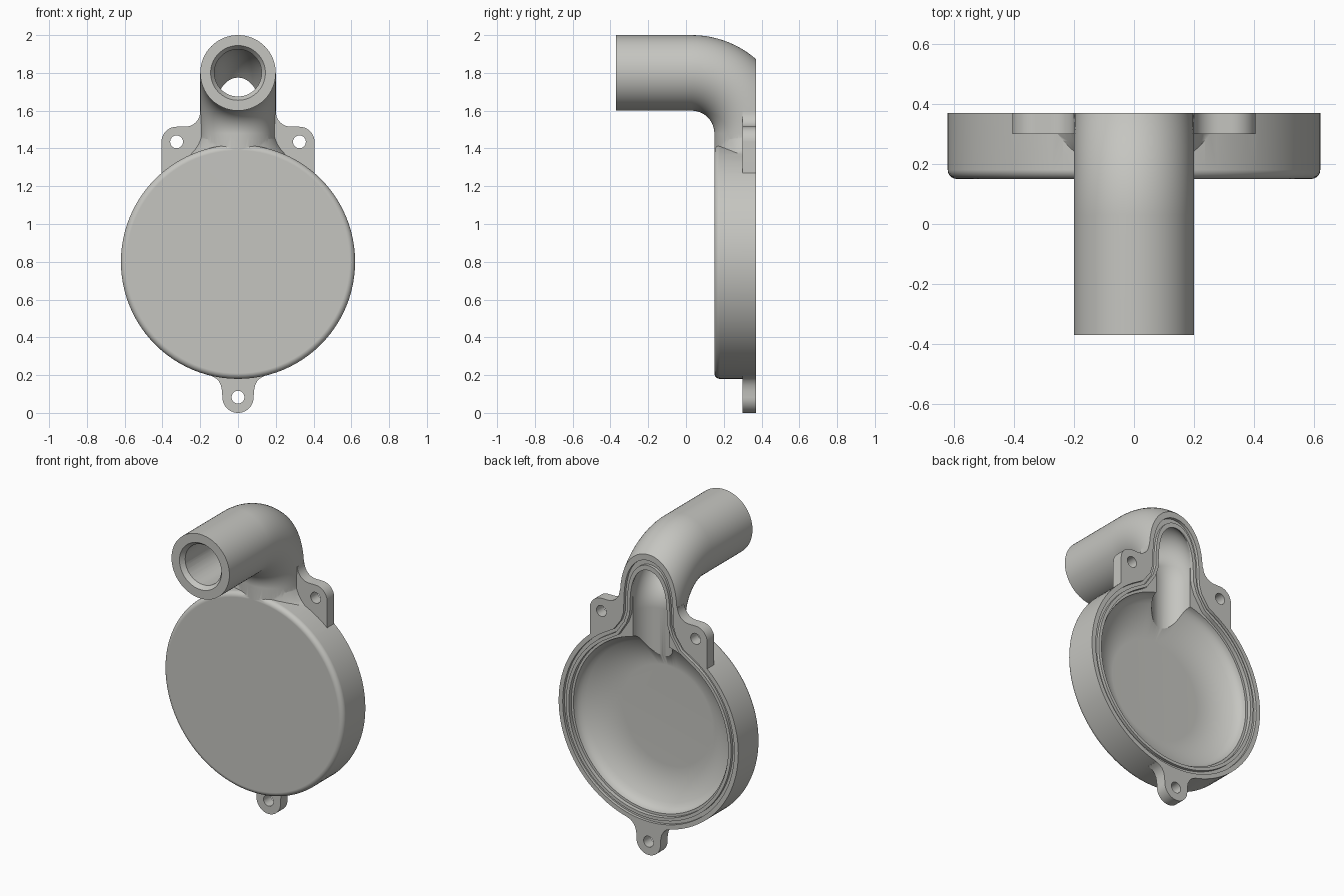
import bpy, bmesh, math
from math import sin, cos, pi, sqrt, radians

if "Cube" in bpy.data.objects:
    bpy.data.objects.remove(bpy.data.objects["Cube"])

BACK = 0.37      # rear mounting plane
CZ = 0.80        # height of the round housing's axis
OVER = 0.45      # solids run past the rear plane and are trimmed there
BEND_Y, BEND_Z, BEND_R = 0.03, 1.48, 0.32

metal = bpy.data.materials.new("light_grey")
metal.diffuse_color = (0.56, 0.56, 0.53, 1)
metal.use_nodes = True
metal.node_tree.nodes["Principled BSDF"].inputs["Base Color"].default_value = metal.diffuse_color


def loft(name, loops, ring=False):
    """Skin a list of equal-length closed loops; cap the ends or join them."""
    bm = bmesh.new()
    rows = [[bm.verts.new(p) for p in loop] for loop in loops]
    n = len(rows[0])
    pairs = list(zip(rows, rows[1:])) + ([(rows[-1], rows[0])] if ring else [])
    for a, b in pairs:
        for i in range(n):
            j = (i + 1) % n
            bm.faces.new((a[i], a[j], b[j], b[i]))
    if not ring:
        bm.faces.new(rows[0])
        bm.faces.new(rows[-1])
    bmesh.ops.recalc_face_normals(bm, faces=bm.faces)
    me = bpy.data.meshes.new(name)
    bm.to_mesh(me)
    bm.free()
    me.materials.append(metal)
    ob = bpy.data.objects.new(name, me)
    bpy.context.collection.objects.link(ob)
    return ob


def prism(name, pts, y0, y1):
    return loft(name, [[(x, y, z) for x, z in pts] for y in (y0, y1)])


def lathe(name, profile, cx=0.0, cz=CZ, n=96):
    """Turn (radius, y) points about an axis along y."""
    return loft(name, [[(cx + r * cos(2 * pi * i / n), y, cz + r * sin(2 * pi * i / n))
                        for i in range(n)] for r, y in profile])


def elbow(name, r, y_start, z_end, n=64):
    """Pipe running back, then bending downwards."""
    path = [(y_start, BEND_Z + BEND_R, 90)]
    for k in range(25):
        a = 90 - 90 * k / 24
        path.append((BEND_Y + BEND_R * cos(radians(a)), BEND_Z + BEND_R * sin(radians(a)), a))
    path.append((BEND_Y + BEND_R, z_end, 0))
    return loft(name, [[(r * cos(2 * pi * i / n),
                         y + r * sin(2 * pi * i / n) * cos(radians(a)),
                         z + r * sin(2 * pi * i / n) * sin(radians(a)))
                        for i in range(n)] for y, z, a in path])


def arc(cx, cz, r, a0, a1, n=10):
    return [(cx + r * cos(radians(a0 + (a1 - a0) * k / n)),
             cz + r * sin(radians(a0 + (a1 - a0) * k / n))) for k in range(n + 1)]


def keyhole(o):
    """Rear outline of housing and neck, moved inwards by o."""
    r, half = 0.2 - o, []
    for k in range(17):
        a = radians(90 - 80 * k / 16)
        rho = BEND_R + r * sin(a)
        half.append((r * cos(a), BEND_Z + sqrt(max(rho * rho - 0.1156, 0.0004))))
    half += [(r, 1.47), (0.215 - 0.9 * o, 1.42 - 0.2 * o), (0.26 - 0.7 * o, 1.365 - 0.7 * o)]
    half += arc(0, CZ, 0.62 - o, 60, -90, 48)
    return half + [(-x, z) for x, z in half[-2:0:-1]]


def combine(body, tool, op):
    m = body.modifiers.new("cut", 'BOOLEAN')
    m.operation, m.object, m.solver = op, tool, 'EXACT'
    bpy.context.view_layer.objects.active = body
    bpy.ops.object.modifier_apply(modifier=m.name)
    bpy.data.objects.remove(tool)


# round housing with a rounded front edge
body = lathe("pump_cover", [(0.59 + 0.03 * sin(radians(a)), 0.18 - 0.03 * cos(radians(a)))
                            for a in range(0, 91, 15)] + [(0.62, OVER)])

# inlet elbow
solids = [elbow("inlet_elbow", 0.2, -0.37, 1.1)]

# flared neck between elbow and housing
sections = [(1.49, 0.19), (1.45, 0.204), (1.42, 0.217), (1.39, 0.238),
            (1.36, 0.268), (1.33, 0.315), (1.30, 0.36), (1.2, 0.36)]
solids.append(loft("neck_flare", [
    [(w * cos(pi * i / 24), 0.35 - 0.193 * sin(pi * i / 24), z) for i in range(25)]
    + [(-w, OVER, z), (w, OVER, z)] for z, w in sections]))

# upper mounting ears
ear = ([(0.405, 1.2)] + arc(0.325, 1.435, 0.08, 0, 90)
       + arc(0.28, 1.595, 0.08, 270, 180) + [(0.15, 1.6), (0.1, 1.2)])
for s in (1, -1):
    solids.append(prism("upper_ear", [(s * x, z) for x, z in ear], 0.30, OVER))

# lower mounting ear
half = arc(0, 0.083, 0.083, -90, 0) + [(0.084, 0.115), (0.09, 0.145), (0.103, 0.17),
                                       (0.122, 0.187), (0.145, 0.197), (0.145, 0.4)]
solids.append(prism("lower_ear", half + [(-x, z) for x, z in half[:0:-1]], 0.30, OVER))

for s in solids:
    combine(body, s, 'UNION')

# trim everything flat at the rear
cutters = [prism("rear_trim", [(-1, -1), (1, -1), (1, 3), (-1, 3)], BACK, 1.0)]
# conical chamber
cutters.append(lathe("chamber", [(0.31, 0.18), (0.49, 0.283), (0.51, 0.297), (0.524, 0.312),
                                 (0.532, 0.328), (0.535, 0.345), (0.535, OVER)]))
# pipe bore and its chamfered mouth
cutters.append(elbow("bore", 0.125, -0.45, 1.05))
cutters.append(lathe("mouth_chamfer", [(0.158, -0.39), (0.145, -0.37), (0.12, -0.335)], cz=1.8, n=64))
# inner ledge and seal groove around the rear rim
cutters.append(prism("rim_ledge", keyhole(0.07), 0.345, OVER))
g0, g1 = keyhole(0.028), keyhole(0.05)
cutters.append(loft("seal_groove", [[(x, y, z) for x, z in pts] for pts, y in
                                    ((g0, 0.352), (g0, 0.42), (g1, 0.42), (g1, 0.352))], ring=True))
# bolt holes
for x, z in ((0, 0.083), (0.325, 1.435), (-0.325, 1.435)):
    cutters.append(lathe("bolt_hole", [(0.034, 0.25), (0.034, 0.5)], cx=x, cz=z, n=32))

for c in cutters:
    combine(body, c, 'DIFFERENCE')

# smooth curved faces, crisp edges
bpy.ops.object.select_all(action='DESELECT')
body.select_set(True)
bpy.context.view_layer.objects.active = body
bpy.ops.object.shade_smooth_by_angle(angle=radians(30))
wn = body.modifiers.new("flat_face_normals", 'WEIGHTED_NORMAL')
wn.keep_sharp = True
